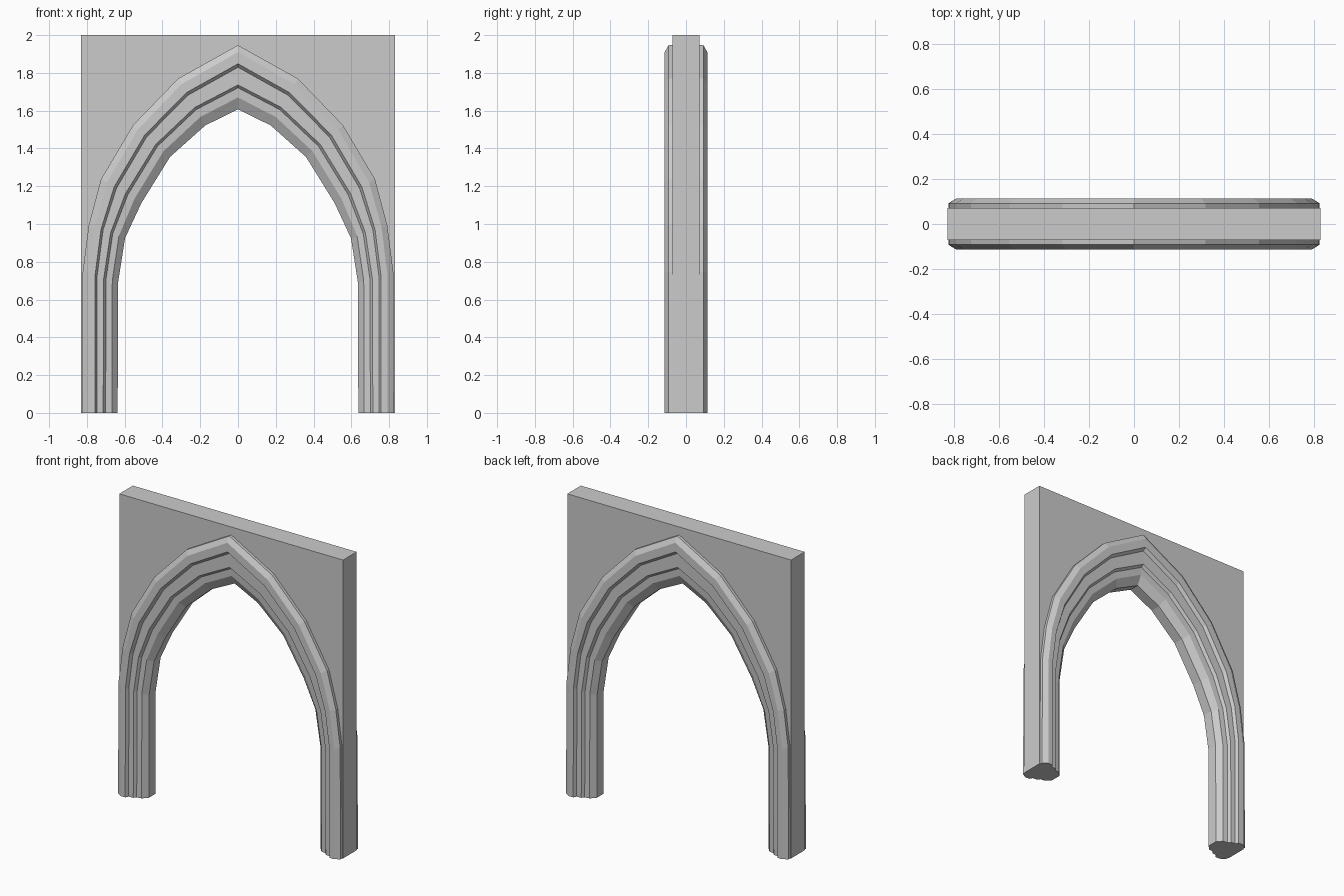
import bpy
from mathutils import Vector

if "Cube" in bpy.data.objects:
    bpy.data.objects.remove(bpy.data.objects["Cube"])

# Arch curve stations, foot to apex: outer edge and inner edge (x, z)
OUTER = [(.825, 0), (.822, .748), (.79, .995), (.725, 1.238), (.556, 1.523), (.317, 1.77), (0, 1.947)]
INNER = [(.637, 0), (.635, .69), (.598, .925), (.512, 1.11), (.36, 1.355), (.173, 1.522), (0, 1.607)]
# Moulding section: fraction across at the foot, at the apex, and depth from centre
SECTION = [(0, 0, .072), (0, 0, .092), (.18, .11, .113), (.36, .29, .113), (.42, .345, .092),
           (.59, .62, .090), (.66, .665, .072), (.84, .815, .068), (1, 1, .035)]
W, H, T = .83, 2.0, .072


def add_mesh(name, verts, faces):
    mesh = bpy.data.meshes.new(name)
    mesh.from_pydata(verts, [], faces)
    mesh.update()
    ob = bpy.data.objects.new(name, mesh)
    bpy.context.collection.objects.link(ob)
    return ob


def mirrored(path):
    return path + [(-x, z) for x, z in path[-2::-1]]


# Stepped moulding: section swept along the pointed arch, front and back
outer, inner = mirrored(OUTER), mirrored(INNER)
last = len(OUTER) - 1
profile = [(a, b, -d) for a, b, d in SECTION] + SECTION[::-1]
n = len(profile)
verts, faces = [], []
for i, (o, q) in enumerate(zip(outer, inner)):
    s = min(i, 2 * last - i) / last
    for foot, apex, y in profile:
        p = Vector(o).lerp(Vector(q), foot + (apex - foot) * s)
        verts.append((p.x, y, p.y))
for i in range(2 * last):
    for j in range(n - 1):
        a = i * n + j
        faces.append((a, a + 1, a + n + 1, a + n))
end = 2 * last * n
faces.append(tuple(range(n))[::-1])          # right foot
faces.append(tuple(range(end, end + n)))     # left foot
add_mesh("arch_moulding", verts, faces)

# Wall slab filling the corners between the arch and the rectangle
outline = outer + [(-W, 0), (-W, H), (W, H), (W, 0)]
m, k = len(outline), len(outer)
verts = [(x, y, z) for y in (-T, T) for x, z in outline]
faces = [tuple(range(m)), tuple(range(2 * m - 1, m - 1, -1))]
for i in range(k - 1, m):
    j = (i + 1) % m
    faces.append((j, i, i + m, j + m))
wall = add_mesh("wall_slab", verts, faces)
# split the large concave faces cleanly
tri = wall.modifiers.new("triangulate", 'TRIANGULATE')
tri.min_vertices = 5
